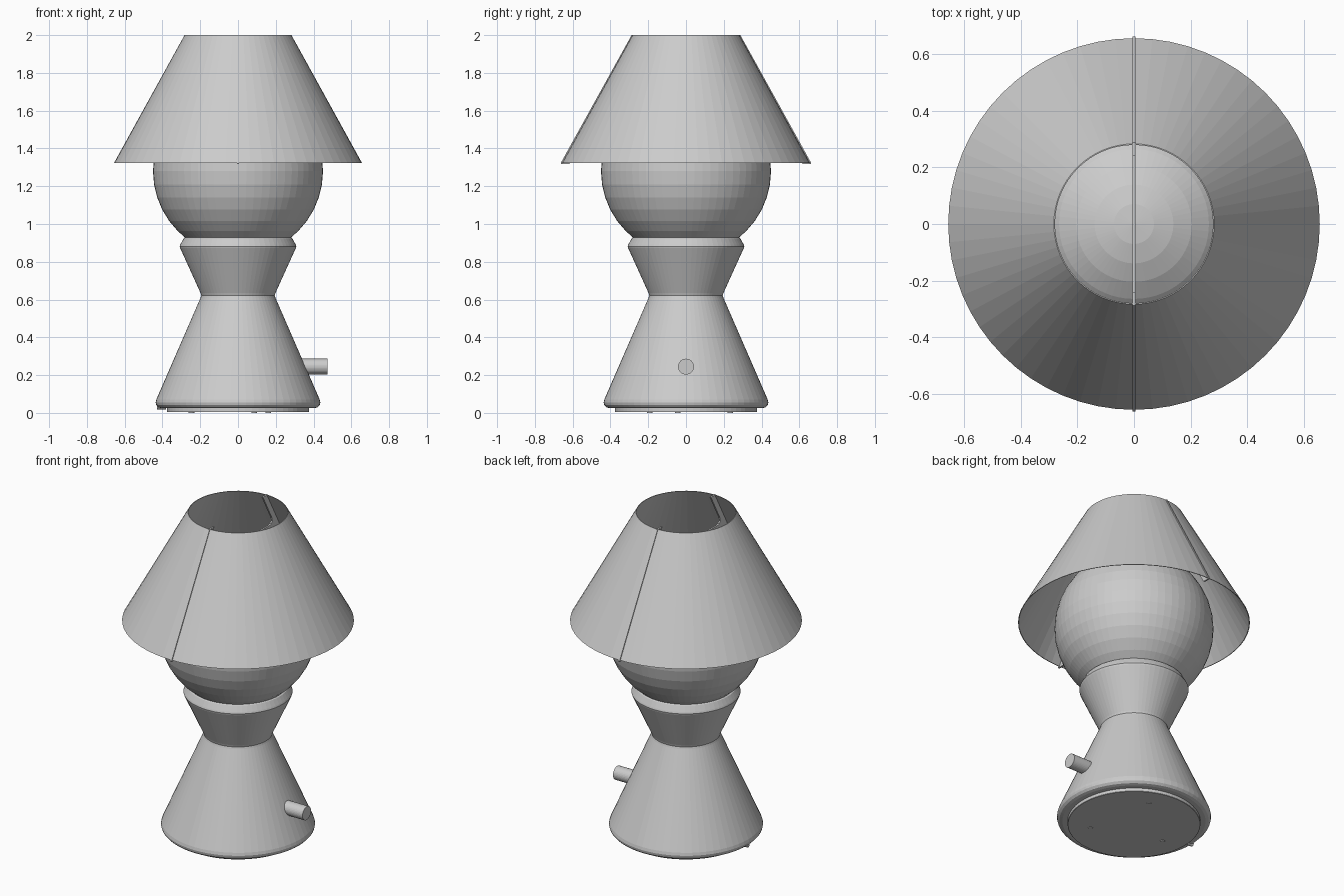
import bpy, bmesh
from math import sin, cos, radians, pi

if "Cube" in bpy.data.objects:
    bpy.data.objects.remove(bpy.data.objects["Cube"])

SEG = 64


def finish(name, bm):
    bmesh.ops.recalc_face_normals(bm, faces=bm.faces)
    me = bpy.data.meshes.new(name)
    bm.to_mesh(me)
    bm.free()
    ob = bpy.data.objects.new(name, me)
    bpy.context.collection.objects.link(ob)
    return ob


def lathe(name, profile):
    """Revolve (radius, z) points around the z axis."""
    bm = bmesh.new()
    vs = [bm.verts.new((r, 0, z)) for r, z in profile]
    es = [bm.edges.new(p) for p in zip(vs, vs[1:])]
    bmesh.ops.spin(bm, geom=vs + es, axis=(0, 0, 1), cent=(0, 0, 0),
                   angle=2 * pi, steps=SEG, use_merge=True)
    bmesh.ops.remove_doubles(bm, verts=bm.verts, dist=1e-5)
    return finish(name, bm)


def cylinder(name, radius, depth, loc, rot=(0, 0, 0), verts=32):
    bpy.ops.mesh.primitive_cylinder_add(radius=radius, depth=depth, location=loc,
                                        rotation=rot, vertices=verts)
    bpy.context.object.name = name


# Hourglass body: rounded foot, waist, flared collar
lathe("lamp_body", [
    (0.37, 0.025), (0.405, 0.025), (0.422, 0.03), (0.433, 0.042), (0.436, 0.055),
    (0.432, 0.072), (0.198, 0.61), (0.194, 0.622), (0.198, 0.634), (0.306, 0.872),
    (0.309, 0.882), (0.305, 0.892), (0.288, 0.924), (0.278, 0.93), (0.26, 0.93)])

# Bottom plate and its three screws
lathe("bottom_plate", [(0, 0.004), (0.374, 0.004), (0.376, 0.006), (0.376, 0.026)])
for i in range(3):
    a = radians(70 + 120 * i)
    cylinder(f"plate_screw_{i + 1}", 0.015, 0.012,
             (0.25 * cos(a), 0.25 * sin(a), 0.006), verts=16)

# Switch knob on the right, cord outlet low on the left
cylinder("switch_knob", 0.042, 0.19, (0.38, 0, 0.245), (0, pi / 2, 0))
cylinder("cord_outlet", 0.014, 0.05, (-0.405, 0, 0.033), (0, pi / 2, 0), 16)

# Glass globe, cut off where it sits in the collar
R, ZC, RINGS = 0.45, 1.28, 20
globe = [(R * sin(pi * i / RINGS), ZC + R * cos(pi * i / RINGS)) for i in range(16)]
lathe("globe", globe + [(R * sin(radians(142)), ZC + R * cos(radians(142)))])

# Thin conical shade, open at both ends
lathe("lamp_shade", [(0.656, 1.324), (0.283, 2.0), (0.279, 2.0), (0.652, 1.324),
                     (0.656, 1.324)])

# Flat bracket: sloping arms under the shade joined by a bar over the globe
half = [(0.0, 1.735), (0.12, 1.735), (0.345, 1.74), (0.405, 1.68), (0.612, 1.325),
        (0.618, 1.317), (0.662, 1.317), (0.662, 1.325), (0.288, 2.0), (0.24, 2.0),
        (0.33, 1.835), (0.331, 1.818), (0.322, 1.805), (0.305, 1.80), (0.0, 1.80)]
bm = bmesh.new()
face = bm.faces.new([bm.verts.new((-0.005, y, z)) for y, z in half])
new = bmesh.ops.extrude_face_region(bm, geom=[face])["geom"]
bmesh.ops.translate(bm, vec=(0.01, 0, 0),
                    verts=[g for g in new if isinstance(g, bmesh.types.BMVert)])
bracket = finish("shade_bracket", bm)
mir = bracket.modifiers.new("mirror", 'MIRROR')
mir.use_axis = (False, True, False)
